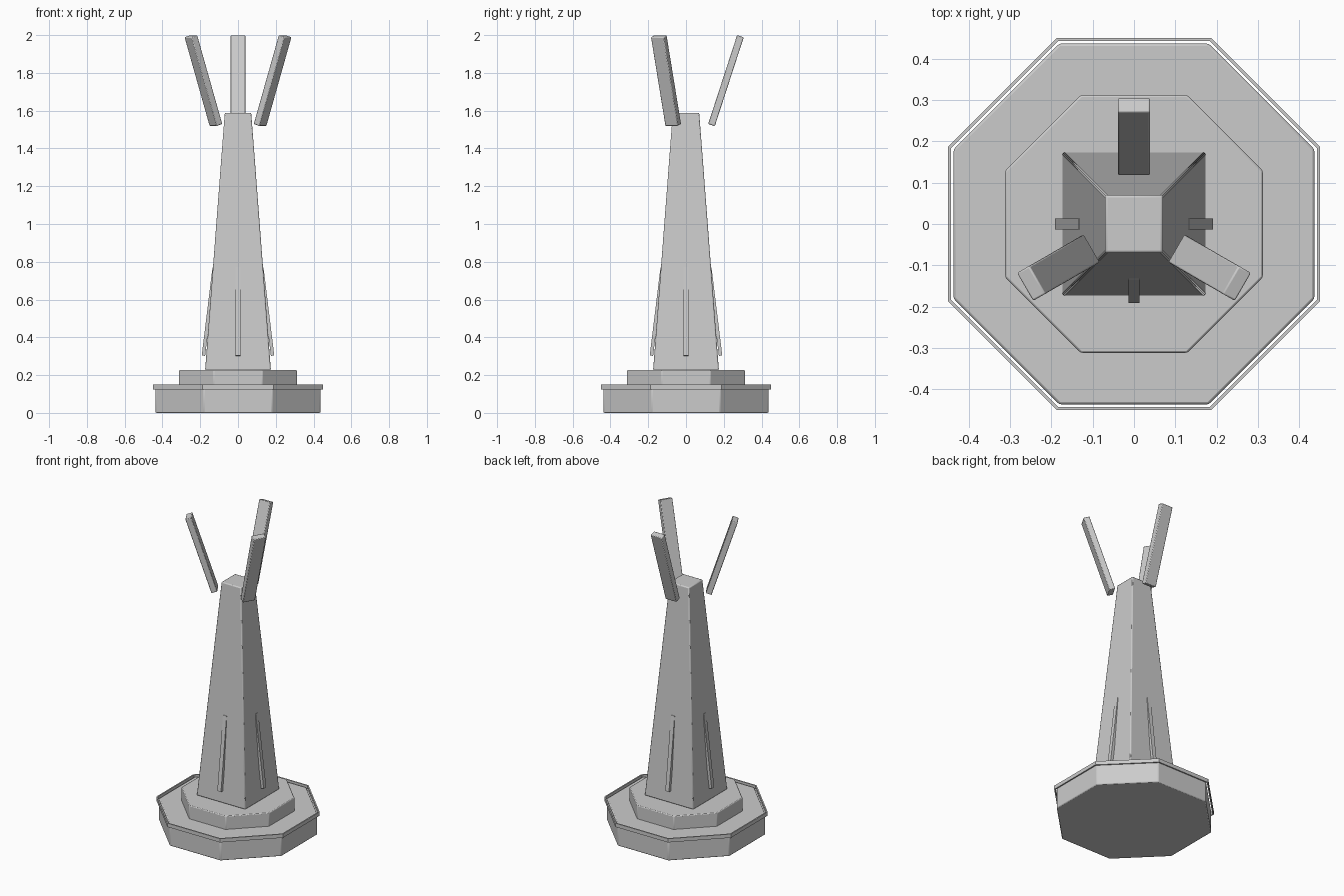
import bpy, bmesh
from math import cos, sin, pi, radians
from mathutils import Matrix, Vector

if "Cube" in bpy.data.objects:
    bpy.data.objects.remove(bpy.data.objects["Cube"], do_unlink=True)

grey = bpy.data.materials.new("light_grey_stone")
grey.use_nodes = True
grey.diffuse_color = (0.6, 0.6, 0.6, 1)
grey.node_tree.nodes["Principled BSDF"].inputs["Base Color"].default_value = (0.6, 0.6, 0.6, 1)


def finish(name, bm, bevel=0.0):
    bmesh.ops.recalc_face_normals(bm, faces=bm.faces)
    mesh = bpy.data.meshes.new(name)
    bm.to_mesh(mesh)
    bm.free()
    mesh.materials.append(grey)
    obj = bpy.data.objects.new(name, mesh)
    bpy.context.collection.objects.link(obj)
    if bevel:
        mod = obj.modifiers.new("soft_edges", "BEVEL")
        mod.width = bevel
        mod.segments = 2
        bpy.ops.object.select_all(action="DESELECT")
        obj.select_set(True)
        bpy.context.view_layer.objects.active = obj
        bpy.ops.object.shade_smooth_by_angle(angle=radians(30))
    return obj


def prism(name, sides, low, high, z0, z1, bevel):
    """Upright prism or frustum; low and high are centre-to-side distances."""
    bm = bmesh.new()
    k = 1 / cos(pi / sides)
    bmesh.ops.create_cone(bm, cap_ends=True, segments=sides, radius1=low * k,
                          radius2=high * k, depth=z1 - z0)
    turn = Matrix.Rotation(pi / sides, 4, "Z")
    bm.transform(Matrix.Translation((0, 0, (z0 + z1) / 2)) @ turn)
    return finish(name, bm, bevel)


def leaning_box(name, bottom, top, width, thick, angle, bevel):
    """Box between two (radius, z) points, turned about the vertical axis."""
    a, b = Vector((bottom[0], 0, bottom[1])), Vector((top[0], 0, top[1]))
    d = b - a
    bm = bmesh.new()
    bmesh.ops.create_cube(bm, size=1)
    bm.transform(Matrix.Diagonal((thick, width, d.length, 1)))
    lean = Matrix.Rotation(Vector((0, 0, 1)).angle(d) * (1 if d.x > 0 else -1), 4, "Y")
    bm.transform(Matrix.Rotation(radians(angle), 4, "Z") @ Matrix.Translation((a + b) / 2) @ lean)
    return finish(name, bm, bevel)


# Stepped octagonal base and tapered square tower
prism("base_lower", 8, 0.437, 0.437, 0, 0.14, 0.006)
prism("base_upper", 8, 0.312, 0.312, 0.135, 0.226, 0.005)
prism("tower", 4, 0.174, 0.07, 0.226, 1.588, 0.006)

# Thin open rim around the lower base
bm = bmesh.new()
rings = []
for apothem, z in ((0.451, 0.125), (0.451, 0.149), (0.443, 0.149), (0.443, 0.125)):
    r = apothem / cos(pi / 8)
    rings.append([bm.verts.new((r * cos((i + 0.5) * pi / 4), r * sin((i + 0.5) * pi / 4), z))
                  for i in range(8)])
for k in range(4):
    p, q = rings[k], rings[(k + 1) % 4]
    for i in range(8):
        j = (i + 1) % 8
        bm.faces.new((p[i], p[j], q[j], q[i]))
finish("base_rim", bm)

# Slim fins on the four tower faces
for side, angle in (("left", 0), ("back", 90), ("right", 180), ("front", 270)):
    leaning_box("fin_" + side, (0.183, 0.303), (0.126, 0.77), 0.026, 0.018, angle, 0)

# Three prongs spreading above the tower
for side, angle in (("back", 90), ("right", 210), ("left", 330)):
    leaning_box("prong_" + side, (0.135, 1.524), (0.288, 1.994), 0.078, 0.037, angle, 0.004)
